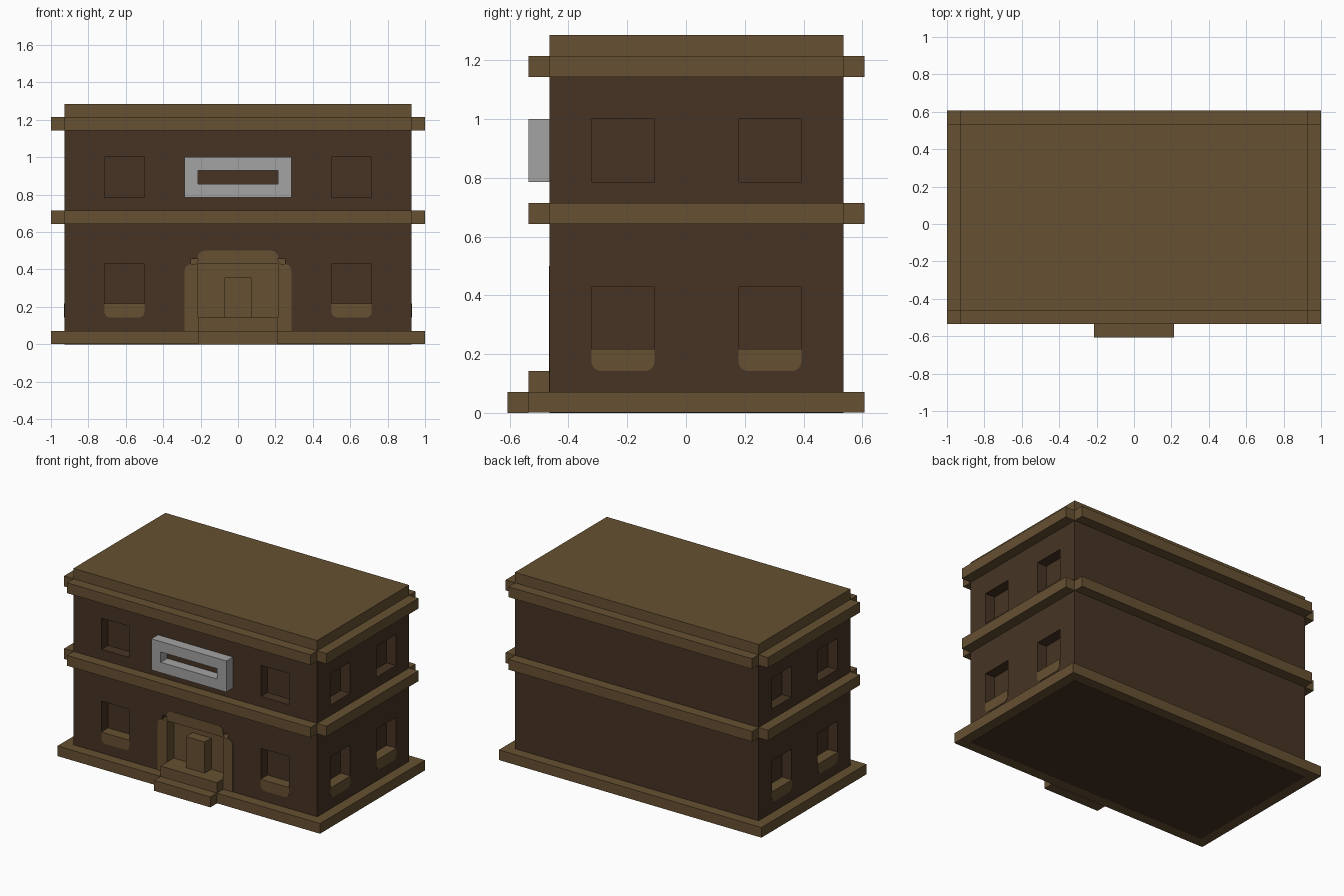
import bpy, bmesh, math
from mathutils import Vector, Matrix

if "Cube" in bpy.data.objects:
    bpy.data.objects.remove(bpy.data.objects["Cube"], do_unlink=True)

U = 1 / 14          # module: every part sits on this grid
PROUD = 0.04        # flush trim stands out by this part of a module


def material(name, rgb):
    m = bpy.data.materials.new(name)
    m.use_nodes = True
    m.diffuse_color = (*rgb, 1)
    m.node_tree.nodes["Principled BSDF"].inputs["Base Color"].default_value = (*rgb, 1)
    return m


BROWN = material("dark brown wall", (0.061, 0.034, 0.017))
TAN = material("tan trim", (0.133, 0.082, 0.032))
GREY = material("light grey", (0.366, 0.366, 0.366))


def finish(name, bm, mat):
    bmesh.ops.recalc_face_normals(bm, faces=bm.faces)
    bmesh.ops.scale(bm, vec=(U, U, U), verts=bm.verts)
    mesh = bpy.data.meshes.new(name)
    bm.to_mesh(mesh)
    bm.free()
    mesh.materials.append(mat)
    ob = bpy.data.objects.new(name, mesh)
    bpy.context.collection.objects.link(ob)
    return ob


def add_box(bm, x, y, z, matrix=Matrix()):
    lo, hi = Vector((x[0], y[0], z[0])), Vector((x[1], y[1], z[1]))
    m = matrix @ Matrix.Translation((lo + hi) / 2) @ Matrix.Diagonal((*(hi - lo), 1))
    bmesh.ops.create_cube(bm, size=1, matrix=m)


def box(name, x, y, z, mat):
    bm = bmesh.new()
    add_box(bm, x, y, z)
    return finish(name, bm, mat)


def outline(corners):
    """Turn (x, z, radius) corners into points, rounding where radius > 0."""
    pts = []
    for i, (x, z, r) in enumerate(corners):
        p = Vector((x, z))
        if not r:
            pts.append(p)
            continue
        a = p + (Vector(corners[i - 1][:2]) - p).normalized() * r
        b = p + (Vector(corners[(i + 1) % len(corners)][:2]) - p).normalized() * r
        centre = a + b - p
        for k in range(7):
            t = k / 6 * math.pi / 2
            pts.append(centre + (a - centre) * math.cos(t) + (b - centre) * math.sin(t))
    return pts


def prism(name, corners, y0, y1, mat, matrix=Matrix()):
    """Extrude an x-z outline from y0 to y1."""
    bm = bmesh.new()
    face = bm.faces.new([bm.verts.new((p.x, y0, p.y)) for p in outline(corners)])
    ext = bmesh.ops.extrude_face_region(bm, geom=[face])
    moved = [v for v in ext["geom"] if isinstance(v, bmesh.types.BMVert)]
    bmesh.ops.translate(bm, vec=(0, y1 - y0, 0), verts=moved)
    bmesh.ops.transform(bm, matrix=matrix, verts=bm.verts)
    return finish(name, bm, mat)


# Window columns: wall frames whose local -y points out of the wall
columns = {}
for side, x, y, angle in [("front_left", 8.5, -6.5, 0), ("front_right", -8.5, -6.5, 0),
                          ("left_front", 13, -3, 90), ("left_back", 13, 4, 90),
                          ("right_front", -13, -3, -90), ("right_back", -13, 4, -90)]:
    columns[side] = Matrix.Translation((x, y, 0)) @ Matrix.Rotation(math.radians(angle), 4, "Z")

# Walls, with window recesses and the doorway cut out
walls = box("walls", (-13, 13), (-6.5, 7.5), (0, 17), BROWN)
bm = bmesh.new()
for m in columns.values():
    for z in (3, 11):
        add_box(bm, (-1.5, 1.5), (-1, 1), (z, z + 3), m)
add_box(bm, (-3.5, 3.5), (-7.5, -5.3), (1.2, 6.4), Matrix())
cutter = finish("recess_cutter", bm, BROWN)
cutter.hide_render = True
mod = walls.modifiers.new("recesses", "BOOLEAN")
mod.operation, mod.solver, mod.object = "DIFFERENCE", "EXACT", cutter
bpy.context.view_layer.objects.active = walls
bpy.ops.object.modifier_apply(modifier=mod.name)
bpy.data.objects.remove(cutter, do_unlink=True)

# Ground floor sills with rounded lower corners
for side, m in columns.items():
    prism(side + "_sill", [(-1.5, 3 + PROUD, 0), (-1.5, 2, 0.45), (1.5, 2, 0.45), (1.5, 3 + PROUD, 0)],
          -PROUD, 1, TAN, m)

# Plinth, roof and steps
box("plinth", (-14, 14), (-7.5, 8.5), (0.02, 1), TAN)
box("roof", (-13, 13), (-6.5, 7.5), (17, 18), TAN)
box("lower_step", (-3, 3), (-8.5, -7.5), (0, 1), TAN)
box("upper_step", (-3, 3), (-7.5, -5.5), (1, 2), TAN)

# Ledges round each storey, open at the corners
for storey, z in (("middle", 9), ("top", 16)):
    bm = bmesh.new()
    for y in (-7.5, 7.5):
        add_box(bm, (-13, 13), (y, y + 1), (z, z + 1))
    for x in (-14, 13):
        add_box(bm, (x, x + 1), (-6.5, 7.5), (z, z + 1))
    finish(storey + "_ledge", bm, TAN)

# Entrance: stepped surround, recessed panel and door block
half = [(3, 1, 0), (3, 6, 0)]
outer = [(-4, 1, 0), (-4, 6, 0.5), (-3, 6, 0.3), (-3, 7, 0.5)]
mirror = lambda pts: [(-x, z, r) for x, z, r in reversed(pts)]
prism("door_surround", outer + mirror(outer) + half + mirror(half), -6.5 - PROUD, -5.4, TAN)
box("door_panel", (-3.5, 3.5), (-5.5, -5.3), (1.2, 6.4), TAN)
box("door", (-1, 1), (-6.5, -5.4), (2, 5), TAN)

# Sign frame over the entrance
bm = bmesh.new()
rings = [[bm.verts.new((sx * w, y, 12.5 + sz * h)) for sx, sz in ((-1, -1), (1, -1), (1, 1), (-1, 1))]
         for w, h, y in ((4, 1.5, -7.5), (4, 1.5, -6.5), (3, 0.5, -6.5), (3, 0.5, -7.5))]
for r in range(4):
    a, b = rings[r], rings[(r + 1) % 4]
    for i in range(4):
        j = (i + 1) % 4
        bm.faces.new((a[i], a[j], b[j], b[i]))
finish("sign_frame", bm, GREY)
